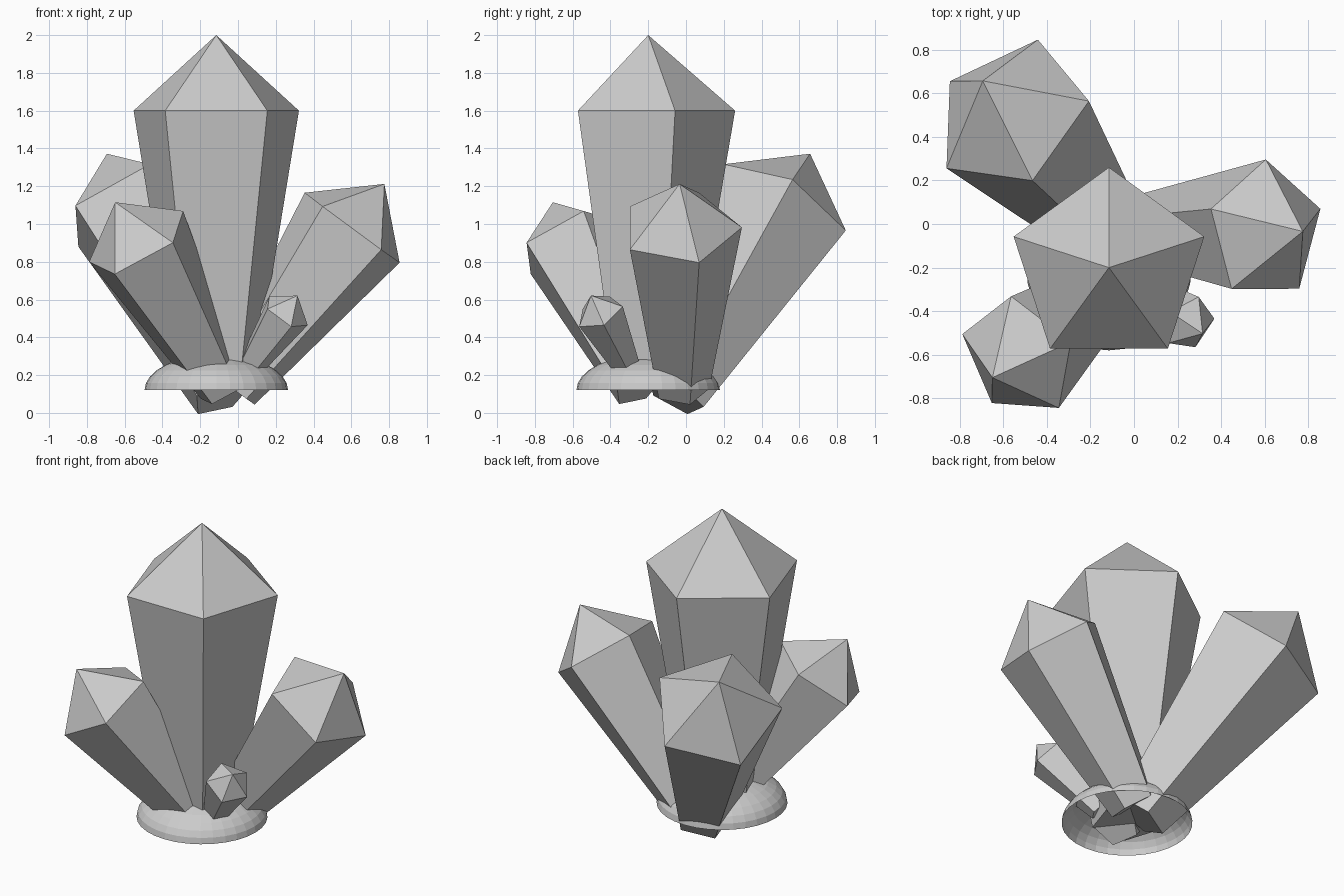
import bpy, bmesh, math
from mathutils import Vector, Matrix

if "Cube" in bpy.data.objects:
    bpy.data.objects.remove(bpy.data.objects["Cube"])


def crystal(name, shoulder, tip, corner, radius, length):
    """Five-sided tapered shaft with a pointed cap, aimed from shoulder centre to tip."""
    c, tip = Vector(shoulder), Vector(tip)
    axis = (tip - c).normalized()
    u = Vector(corner) - c
    u = (u - axis * u.dot(axis)).normalized() * radius
    spokes = [Matrix.Rotation(2 * math.pi * i / 5, 3, axis) @ u for i in range(5)]
    base = c - axis * length
    bm = bmesh.new()
    low = [bm.verts.new(base + s * 0.45) for s in spokes]
    high = [bm.verts.new(c + s) for s in spokes]
    top = bm.verts.new(tip)
    bm.faces.new(low[::-1])
    for i in range(5):
        j = (i + 1) % 5
        bm.faces.new((low[i], low[j], high[j], high[i]))
        bm.faces.new((high[i], high[j], top))
    finish(name, bm)


def finish(name, bm):
    mesh = bpy.data.meshes.new(name)
    bm.to_mesh(mesh)
    bm.free()
    bpy.context.collection.objects.link(bpy.data.objects.new(name, mesh))


# Crystals: shoulder centre, tip, one shoulder corner, radius, shaft length
crystal("main_crystal", (-.115, -.2, 1.6), (-.115, -.2, 2), (-.115, .27, 1.6), .46, 1.48)
crystal("right_crystal", (.604, -.032, .98), (.775, -.034, 1.212), (.86, .07, .8), .328, 1.06)
crystal("back_crystal", (-.564, .504, 1.099), (-.694, .657, 1.372), (-.845, .655, .88), .387, 1.25)
crystal("left_crystal", (-.528, -.609, .902), (-.65, -.705, 1.115), (-.65, -.82, .73), .298, .965)
crystal("small_crystal", (.254, -.457, .53), (.315, -.503, .621), (.37, -.43, .455), .134, .45)

# Open half-dome of rock at the foot
bm = bmesh.new()
bmesh.ops.create_uvsphere(bm, u_segments=32, v_segments=16, radius=.38)
bmesh.ops.delete(bm, geom=[v for v in bm.verts if v.co.z < -1e-4], context='VERTS')
bmesh.ops.scale(bm, vec=(1, 1, .5), verts=bm.verts)
bmesh.ops.translate(bm, vec=(-.115, -.2, .12), verts=bm.verts)
finish("rock_base", bm)
